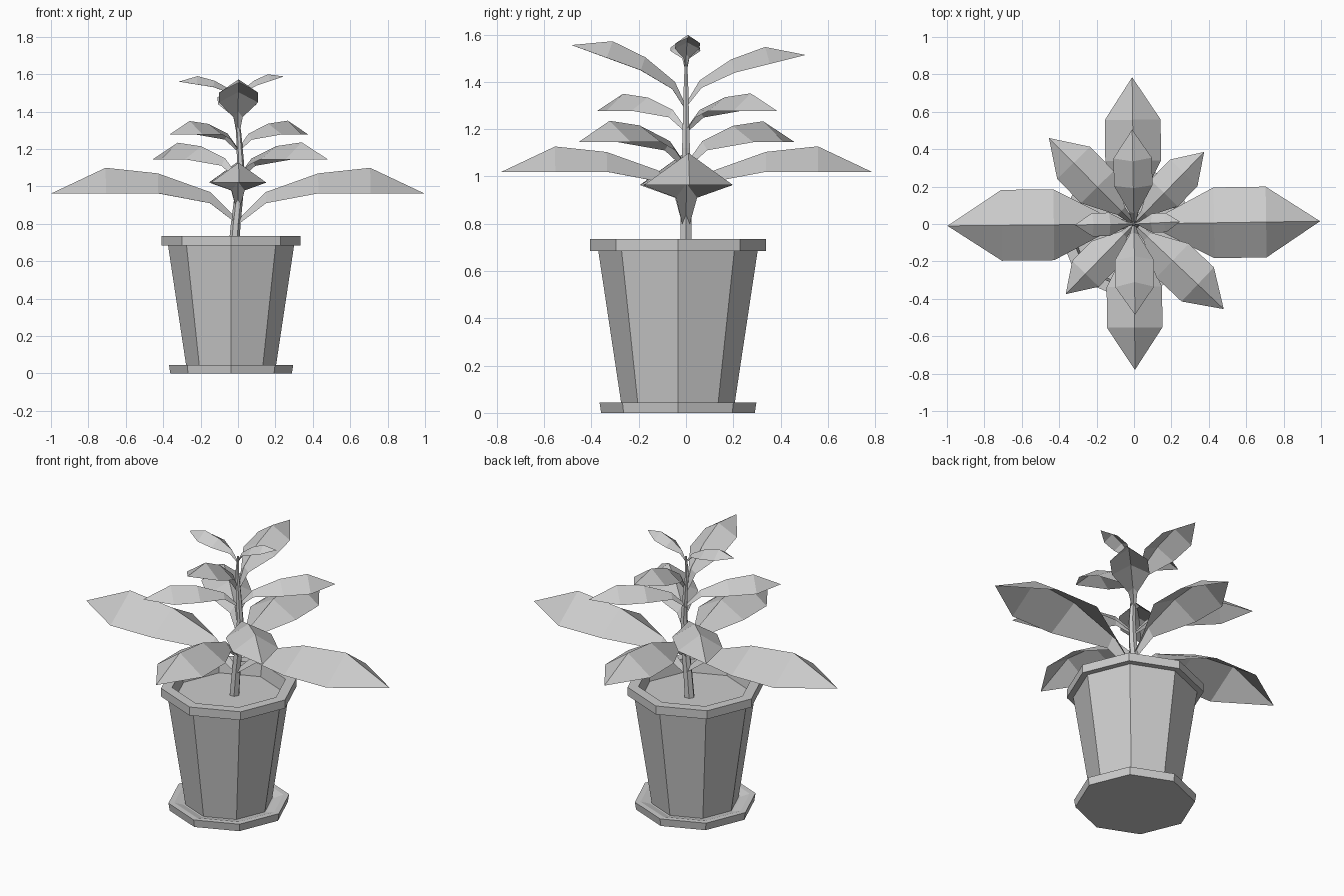
import bpy, bmesh
from math import cos, sin, atan2, hypot, radians, tau
from mathutils import Matrix, Vector

if "Cube" in bpy.data.objects:
    bpy.data.objects.remove(bpy.data.objects["Cube"])

CX, CY = -0.037, -0.034   # centre of the pot


def finish(name, bm):
    bmesh.ops.recalc_face_normals(bm, faces=bm.faces[:])
    me = bpy.data.meshes.new(name)
    bm.to_mesh(me)
    bm.free()
    ob = bpy.data.objects.new(name, me)
    bpy.context.collection.objects.link(ob)
    return ob


def loft(name, rings, sides):
    """Capped tube through rings of (x, y, z, radius)."""
    bm = bmesh.new()
    loops = [[bm.verts.new((x + r * cos(tau * i / sides), y + r * sin(tau * i / sides), z))
              for i in range(sides)] for x, y, z, r in rings]
    for a, b in zip(loops, loops[1:]):
        for i in range(sides):
            j = (i + 1) % sides
            bm.faces.new((a[i], a[j], b[j], b[i]))
    bm.faces.new(loops[0][::-1])
    bm.faces.new(loops[-1])
    return finish(name, bm)


def lathe(name, profile):
    return loft(name, [(CX, CY, z, r) for r, z in profile], 8)


# Saucer, and pot with its rim and soil
lathe("saucer", [(0.325, 0), (0.332, 0.045), (0.30, 0.045), (0.25, 0.03)])
lathe("pot", [(0.237, 0.02), (0.337, 0.685), (0.372, 0.685), (0.372, 0.735),
              (0.312, 0.735), (0.298, 0.64)])
lathe("soil", [(0.28, 0.62), (0.299, 0.66)])

# Gently bent tapering stem
loft("stem", [(-0.025, 0, 0.64, 0.029), (-0.012, 0, 0.80, 0.026), (0.008, 0, 0.98, 0.023),
              (0.014, 0, 1.12, 0.019), (0.004, 0, 1.28, 0.014), (-0.006, 0, 1.38, 0.011),
              (0.0, 0, 1.49, 0.006)], 6)

# Leaf sections for unit length: distance, midrib height, edge height, half width
SECTIONS = [(0, 0.01, -0.015, 0.015), (0.15, 0.16, 0.10, 0.045),
            (0.43, 0.26, 0.153, 0.19), (0.71, 0.29, 0.153, 0.19)]
TIP_RISE = 0.153


def leaf(name, x, y, z, tilt):
    """Folded leaf growing from the stem to a tip at x, y, z."""
    t = radians(tilt)
    length = hypot(x, y) / (cos(t) - TIP_RISE * sin(t))
    base = Vector((0, 0, z - length * (TIP_RISE * cos(t) + sin(t))))
    bm = bmesh.new()
    rows = [[bm.verts.new(p) for p in ((d, w, e), (d, 0, m), (d, -w, e))]
            for d, m, e, w in SECTIONS]
    for a, b in zip(rows, rows[1:]):
        for i in (0, 1):
            bm.faces.new((a[i], a[i + 1], b[i + 1], b[i]))
    tip = bm.verts.new((1, 0, TIP_RISE))
    for i in (0, 1):
        bm.faces.new((rows[-1][i], rows[-1][i + 1], tip))
    bm.transform(Matrix.Translation(base) @ Matrix.Rotation(atan2(y, x), 4, 'Z')
                 @ Matrix.Rotation(-t, 4, 'Y') @ Matrix.Scale(length, 4))
    return finish(name, bm)


# Opposite pairs of leaves, lowest to highest: tip position and upward tilt
TIPS = [(0.995, 0.015, 0.963, 0), (-0.997, -0.01, 0.963, 0),
        (-0.01, 0.785, 1.02, 0), (0.005, -0.78, 1.02, 0),
        (0.48, -0.455, 1.145, 0), (-0.455, 0.46, 1.145, 0),
        (0.375, 0.385, 1.278, 0), (-0.365, -0.375, 1.278, 0),
        (-0.01, 0.505, 1.514, 14), (0.005, -0.485, 1.556, 20),
        (0.246, 0.012, 1.588, 18), (-0.317, -0.005, 1.56, 9)]
for n, tip in enumerate(TIPS, 1):
    leaf(f"leaf_{n}", *tip)
